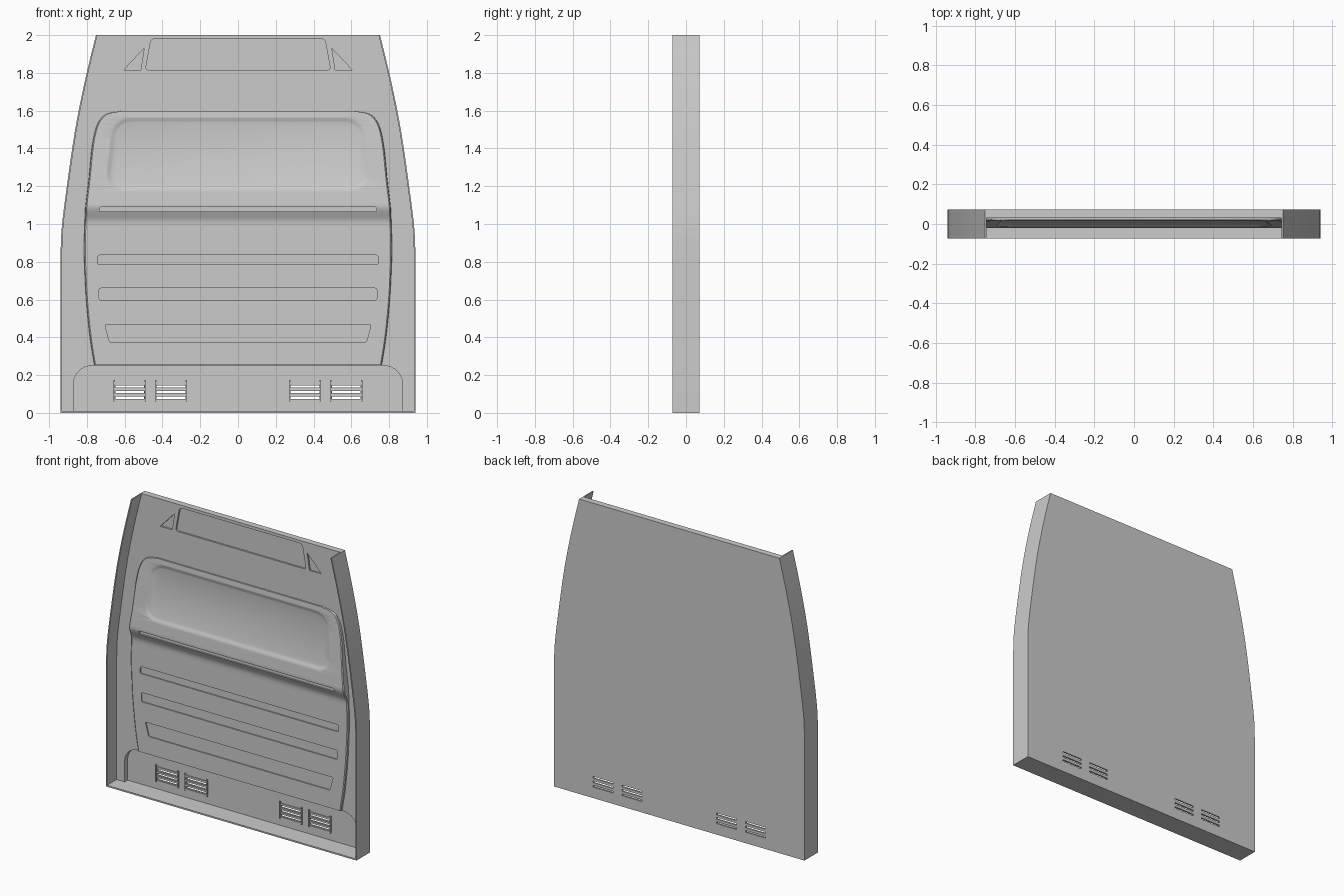
import bpy
import math
from mathutils import Vector

if "Cube" in bpy.data.objects:
    bpy.data.objects.remove(bpy.data.objects["Cube"])


def loft(name, rings):
    """Closed solid through rings of 3D points, capped at both ends."""
    n = len(rings[0])
    verts = [p for r in rings for p in r]
    faces = [list(range(n))[::-1], list(range(len(verts) - n, len(verts)))]
    for k in range(len(rings) - 1):
        for i in range(n):
            j = (i + 1) % n
            faces.append((k * n + i, k * n + j, k * n + n + j, k * n + n + i))
    me = bpy.data.meshes.new(name)
    me.from_pydata(verts, [], faces)
    ob = bpy.data.objects.new(name, me)
    bpy.context.collection.objects.link(ob)
    bpy.context.view_layer.objects.active = ob
    bpy.ops.object.select_all(action='DESELECT')
    ob.select_set(True)
    bpy.ops.object.mode_set(mode='EDIT')
    bpy.ops.mesh.select_all(action='SELECT')
    bpy.ops.mesh.normals_make_consistent(inside=False)
    bpy.ops.object.mode_set(mode='OBJECT')
    return ob


def prism(name, pts, y0, y1):
    return loft(name, [[(x, y, z) for x, z in pts] for y in (y0, y1)])


def box(name, x0, x1, y0, y1, z0, z1):
    return prism(name, [(x0, z0), (x1, z0), (x1, z1), (x0, z1)], y0, y1)


def cut(target, cutter):
    m = target.modifiers.new("cut", 'BOOLEAN')
    m.operation, m.solver, m.object = 'DIFFERENCE', 'EXACT', cutter
    bpy.ops.object.select_all(action='DESELECT')
    bpy.context.view_layer.objects.active = target
    target.select_set(True)
    bpy.ops.object.modifier_apply(modifier=m.name)
    bpy.data.objects.remove(cutter)


def smooth(pts, sub=4):
    """Catmull-Rom curve through 2D points."""
    p = [Vector(q) for q in pts]
    p = [2 * p[0] - p[1]] + p + [2 * p[-1] - p[-2]]
    out = []
    for i in range(1, len(p) - 2):
        a, b, c, d = p[i - 1:i + 3]
        for k in range(sub):
            t = k / sub
            out.append(0.5 * (2 * b + (c - a) * t + (2 * a - 5 * b + 4 * c - d) * t ** 2
                              + (3 * b - a - 3 * c + d) * t ** 3))
    return out + [p[-2]]


def mirror(half):
    return [(x, z) for x, z in half] + [(-x, z) for x, z in reversed(half)]


def rounded(pts, r, n=6):
    """Polygon with rounded corners."""
    out = []
    for i, q in enumerate(pts):
        b = Vector(q)
        a = b + (Vector(pts[i - 1]) - b).normalized() * r
        c = b + (Vector(pts[(i + 1) % len(pts)]) - b).normalized() * r
        for k in range(n + 1):
            t = k / n
            out.append(tuple(a * (1 - t) ** 2 + b * 2 * t * (1 - t) + c * t * t))
    return out


def face_y(z):
    """Depth of the raised panel's front: a ledge at z=1.1, leaning back above."""
    if z > 1.1:
        return -0.02 + 0.04 * (z - 1.1) / 0.5
    t = max(0, (z - 1.0) / 0.1)
    return 0.013 - 0.033 * t * t * (3 - 2 * t)


D = 0.0725

# Shell: back wall with thin side and bottom flanges, open at the top
side = smooth([(0.94, 0.8), (0.934, 0.97), (0.906, 1.2), (0.862, 1.5), (0.81, 1.76), (0.752, 2.0)], 5)
half = [(0.94, 0.0)] + [tuple(p) for p in side]
shell = prism("shell", mirror(half), -D, D)
inner = [(x - 0.008, max(z, 0.01)) for x, z in half] + [(0.72, 2.1)]
cut(shell, prism("inner_cutter", mirror(inner), -0.2, 0.03))

# Recess along the foot of the wall
foot = [(0.872, 0.01), (0.872, 0.15)]
foot += [(0.772 + 0.1 * math.cos(a * math.pi / 16), 0.15 + 0.1 * math.sin(a * math.pi / 16)) for a in range(1, 9)]
cut(shell, prism("foot_cutter", mirror(foot), -0.01, 0.062))

# Top recess and its two triangular neighbours
top = rounded([(-0.49, 1.815), (0.49, 1.815), (0.46, 1.98), (-0.46, 1.98)], 0.02)
cut(shell, prism("top_cutter", top, -0.05, 0.042))
for s in (-1, 1):
    tri = [(s * 0.605, 1.815), (s * 0.515, 1.815), (s * 0.497, 1.93)]
    cut(shell, prism("triangle_cutter", tri, -0.05, 0.042))

# Vents: through slots, end bars and slats
for s in (-1, 1):
    for c in (0.355, 0.573):
        c *= s
        for z in (0.08, 0.11, 0.14):
            cut(shell, box("slot_cutter", c - 0.076, c + 0.076, -0.01, 0.2, z - 0.006, z + 0.006))
        for e in (-1, 1):
            x = c + e * 0.081
            box("vent_end_bar", x - 0.004, x + 0.004, 0.052, 0.066, 0.06, 0.175)
        for z in (0.065, 0.095, 0.125, 0.157):
            box("vent_slat", c - 0.078, c + 0.078, 0.056, 0.066, z - 0.006, z + 0.006)

# Raised centre panel
rows = smooth([(0.762, 0.255), (0.785, 0.4), (0.805, 0.6), (0.815, 0.8), (0.816, 0.9), (0.813, 1.0),
               (0.811, 1.05), (0.808, 1.1), (0.802, 1.15), (0.79, 1.25), (0.775, 1.4), (0.757, 1.495),
               (0.733, 1.55), (0.695, 1.583), (0.62, 1.598)], 4)
panel = loft("centre_panel", [[(-x, 0.04, z), (-x + 0.002, face_y(z) + 0.005, z), (-x + 0.008, face_y(z), z),
                               (x - 0.008, face_y(z), z), (x - 0.002, face_y(z) + 0.005, z), (x, 0.04, z)]
                              for x, z in rows])


def pocket(pts, depth):
    ring = [[(x, y, z) for x, z in pts] for y in (-0.2,)]
    ring.append([(x, face_y(z) + depth, z) for x, z in pts])
    cut(panel, loft("groove_cutter", ring))


# Window-like pocket with sloping rim
def window(g):
    return rounded([(-0.705 + g, 1.18 + g), (0.705 - g, 1.18 + g), (0.665 - g, 1.565 - g), (-0.665 + g, 1.565 - g)],
                   0.11 - g, 8)


steps = [(0.0, -0.1), (0.0, 0.0), (0.006, 0.002), (0.02, 0.008), (0.026, 0.01)]
cut(panel, loft("window_cutter", [[(x, face_y(z) + d, z) for x, z in window(g)] for g, d in steps]))

# Horizontal grooves: bottom z, top z, half width at bottom and top
for z0, z1, b, t in ((0.375, 0.467, 0.68, 0.705), (0.597, 0.66, 0.735, 0.735), (0.787, 0.835, 0.745, 0.742)):
    pocket(rounded([(-b, z0), (b, z0), (t, z1), (-t, z1)], 0.01, 3), 0.008)
cut(panel, prism("ledge_cutter", rounded([(-0.733, 1.065), (0.733, 1.065), (0.733, 1.09), (-0.733, 1.09)], 0.01, 3),
                 -0.2, -0.002))

for ob in (shell, panel):
    bpy.ops.object.select_all(action='DESELECT')
    bpy.context.view_layer.objects.active = ob
    ob.select_set(True)
    bpy.ops.object.shade_smooth_by_angle(angle=math.radians(25))
